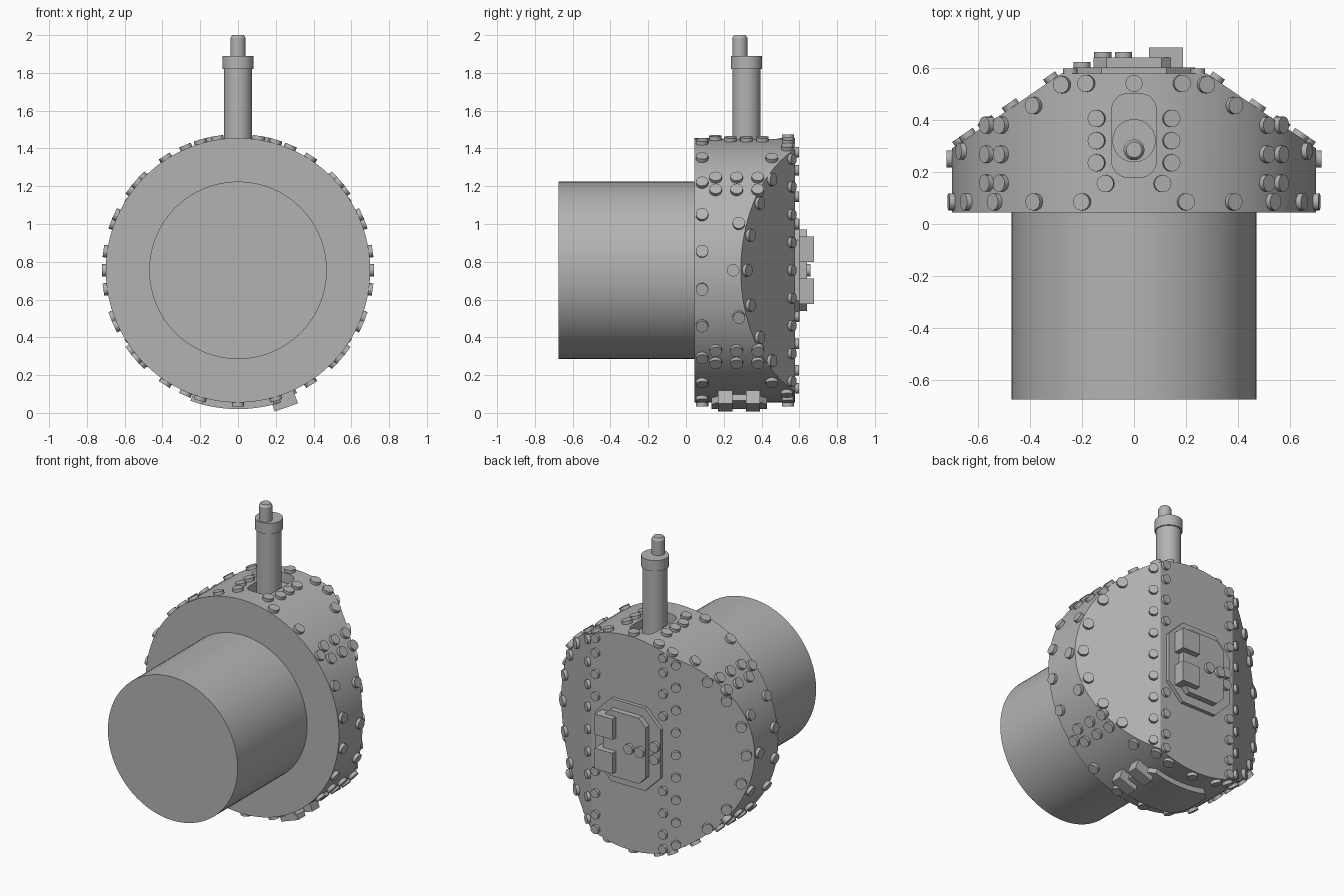
import bpy, bmesh, math
from mathutils import Matrix, Vector

cube = bpy.data.objects.get("Cube")
if cube:
    bpy.data.objects.remove(cube)

CZ, R = 0.755, 0.70            # drum axis height and radius
FRONT, BACK = 0.045, 0.578     # drum ends
SIDE_Y, FOLD_X = 0.29, 0.28    # where the slanted cheeks begin and end
SLOPE = (BACK - SIDE_Y) / (R - FOLD_X)
CHEEK = Vector((SLOPE, 1, 0)).normalized()

grey = bpy.data.materials.new("plain_grey")
grey.use_nodes = True
colour = (0.45, 0.45, 0.45, 1)
grey.diffuse_color = colour
grey.node_tree.nodes["Principled BSDF"].inputs["Base Color"].default_value = colour


def finish(name, bm):
    bmesh.ops.recalc_face_normals(bm, faces=bm.faces)
    mesh = bpy.data.meshes.new(name)
    bm.to_mesh(mesh)
    bm.free()
    mesh.materials.append(grey)
    ob = bpy.data.objects.new(name, mesh)
    bpy.context.collection.objects.link(ob)
    return ob


def smooth(ob):
    bpy.ops.object.select_all(action='DESELECT')
    ob.select_set(True)
    bpy.context.view_layer.objects.active = ob
    bpy.ops.object.shade_smooth_by_angle(angle=math.radians(30))


def rod(bm, start, end, r, r2=None, sides=32):
    a, b = Vector(start), Vector(end)
    turn = (b - a).to_track_quat('Z', 'Y').to_matrix().to_4x4()
    return bmesh.ops.create_cone(bm, cap_ends=True, segments=sides, radius1=r,
                                 radius2=r if r2 is None else r2,
                                 depth=(b - a).length,
                                 matrix=Matrix.Translation((a + b) / 2) @ turn)


def box(bm, size, matrix):
    bmesh.ops.create_cube(bm, size=1, matrix=matrix @ Matrix.Diagonal((*size, 1)))


def prism(bm, points, offset):
    face = bm.faces.new([bm.verts.new(p) for p in points])
    new = bmesh.ops.extrude_face_region(bm, geom=[face])["geom"]
    bmesh.ops.translate(bm, vec=offset,
                        verts=[v for v in new if isinstance(v, bmesh.types.BMVert)])


# Drum with two slanted cheeks cut from the back
bm = bmesh.new()
rod(bm, (0, FRONT, CZ), (0, BACK, CZ), R, sides=96)
for s in (-1, 1):
    cut = bmesh.ops.bisect_plane(bm, geom=bm.verts[:] + bm.edges[:] + bm.faces[:],
                                 plane_co=(s * R, SIDE_Y, CZ),
                                 plane_no=(s * CHEEK.x, CHEEK.y, 0), clear_outer=True)
    edges = [e for e in cut["geom_cut"] if isinstance(e, bmesh.types.BMEdge)]
    bmesh.ops.contextual_create(bm, geom=edges)
drum = finish("drum", bm)

# Rounded slot sunk into the top of the drum
bm = bmesh.new()
outline = []
for cx, cy, start in ((1, 0.44, 0), (-1, 0.44, 90), (-1, 0.24, 180), (1, 0.24, 270)):
    for i in range(9):
        a = math.radians(start + i * 11.25)
        outline.append((cx * 0.025 + 0.06 * math.cos(a), cy + 0.06 * math.sin(a), 1.39))
prism(bm, outline, (0, 0, 0.2))
cutter = finish("slot_cutter", bm)
cutter.hide_render = True
cutter.hide_set(True)
slot = drum.modifiers.new("slot", 'BOOLEAN')
slot.operation, slot.object, slot.solver = 'DIFFERENCE', cutter, 'EXACT'
bpy.context.view_layer.objects.active = drum
bpy.ops.object.modifier_apply(modifier="slot")
bpy.data.objects.remove(cutter)
smooth(drum)

# Broad barrel at the front
bm = bmesh.new()
rod(bm, (0, -0.675, CZ), (0, FRONT + 0.01, CZ), 0.47, sides=64)
smooth(finish("barrel", bm))

# Upright periscope: tube, collar and offset tip
bm = bmesh.new()
rod(bm, (0, 0.32, 1.36), (0, 0.32, 1.83), 0.075)
rod(bm, (0, 0.32, 1.82), (0, 0.32, 1.89), 0.083)
rod(bm, (0, 0.285, 1.88), (0, 0.285, 1.985), 0.04)
rod(bm, (0, 0.285, 1.985), (0, 0.285, 2.0), 0.04, 0.03)
smooth(finish("periscope", bm))


# Back hatch: two clipped plates and a pair of hinge blocks
def clipped_plate(bm, hx, hz, clip, y0, y1):
    pts = []
    for sx, sz in ((1, 1), (-1, 1), (-1, -1), (1, -1)):
        pair = [(sx * hx, y0, CZ + sz * (hz - clip)), (sx * (hx - clip), y0, CZ + sz * hz)]
        pts += pair if sx * sz > 0 else pair[::-1]
    prism(bm, pts, (0, y1 - y0, 0))


bm = bmesh.new()
clipped_plate(bm, 0.235, 0.27, 0.11, BACK - 0.01, 0.602)
clipped_plate(bm, 0.155, 0.215, 0.05, 0.60, 0.64)
for s in (-1, 1):
    box(bm, (0.13, 0.08, 0.135), Matrix.Translation((0.123, 0.638, CZ + s * 0.112)))
finish("back_hatch", bm)

# Belly hatch: curved plate with clipped ends and a pair of hinge blocks
bm = bmesh.new()
rings = []
steps = 16
for i in range(steps + 1):
    t = -1 + 2 * i / steps
    a = math.radians(t * 20)
    half = 0.148 - max(0, abs(t) - 0.75) * 0.25
    rings.append([bm.verts.new((r * math.sin(a), 0.282 + s * half, CZ - r * math.cos(a)))
                  for r, s in ((0.68, -1), (0.735, -1), (0.735, 1), (0.68, 1))])
for p, q in zip(rings, rings[1:]):
    for k in range(4):
        bm.faces.new((p[k], p[k - 1], q[k - 1], q[k]))
bm.faces.new(rings[0])
bm.faces.new(rings[-1])
for y in (0.208, 0.355):
    turn = Matrix.Rotation(math.radians(-19.4), 4, 'Y')
    box(bm, (0.13, 0.075, 0.1), Matrix.Translation((0, y, CZ)) @ turn
        @ Matrix.Translation((0, 0, -0.72)))
smooth(finish("belly_hatch", bm))

# Rivets
bm = bmesh.new()


def rivet(x, y, z, normal, r=0.033):
    n = Vector(normal).normalized()
    p = Vector((x, y, z))
    rod(bm, p - n * 0.015, p + n * 0.02, r, sides=16)


def rim_rivet(degrees, y):
    a = math.radians(degrees)
    n = Vector((math.sin(a), 0, math.cos(a)))
    rivet(n.x * R, y, CZ + n.z * R, n)


# Ring along the front rim, leaving a gap in front of the slot
for i in range(1, 22):
    rim_rivet(i * 360 / 22, 0.085)

# Rivets along the back rim, and the paired rows, mirrored to all quarters
for a in (0, 180):
    rim_rivet(a, 0.54)
for s in (-1, 1):
    rim_rivet(s * 90, 0.25)
    for base, flip in ((0, s), (180, -s)):
        for a, y in ((15, 0.54), (23, 0.535), (33, 0.455), (69.5, 0.28)):
            rim_rivet(base + flip * a, y)
        for a in (46.2, 53.1):
            for y in (0.157, 0.268, 0.38):
                rim_rivet(base + flip * a, y)

# Rivets round the slot, on the cheeks and down the back face
for s in (-1, 1):
    for x, y in ((0.142, 0.405), (0.142, 0.32), (0.142, 0.235), (0.108, 0.155)):
        rim_rivet(s * math.degrees(math.asin(x / R)), y)
    n = (s * CHEEK.x, CHEEK.y, 0)
    for h in (-0.48, -0.355, -0.185, 0, 0.185, 0.355, 0.48):
        x = math.sqrt(R * R - h * h) - 0.04
        rivet(s * x, SIDE_Y + (R - x) * SLOPE, CZ + h, n)
    for i in range(-4, 5):
        rivet(s * 0.315, SIDE_Y + (R - 0.315) * SLOPE, CZ + i * 0.147, n, 0.028)
    for h in (0.245, 0.39, 0.53, 0.625):
        rivet(s * 0.245, BACK, CZ + h, (0, 1, 0), 0.028)
        rivet(s * 0.245, BACK, CZ - h, (0, 1, 0), 0.028)

# Small studs on the back hatch
for x, y, h in ((-0.04, 0.64, 0), (-0.12, 0.64, 0), (-0.2, 0.602, 0.04), (-0.2, 0.602, -0.04)):
    rivet(x, y, CZ + h, (0, 1, 0))
smooth(finish("rivets", bm))
